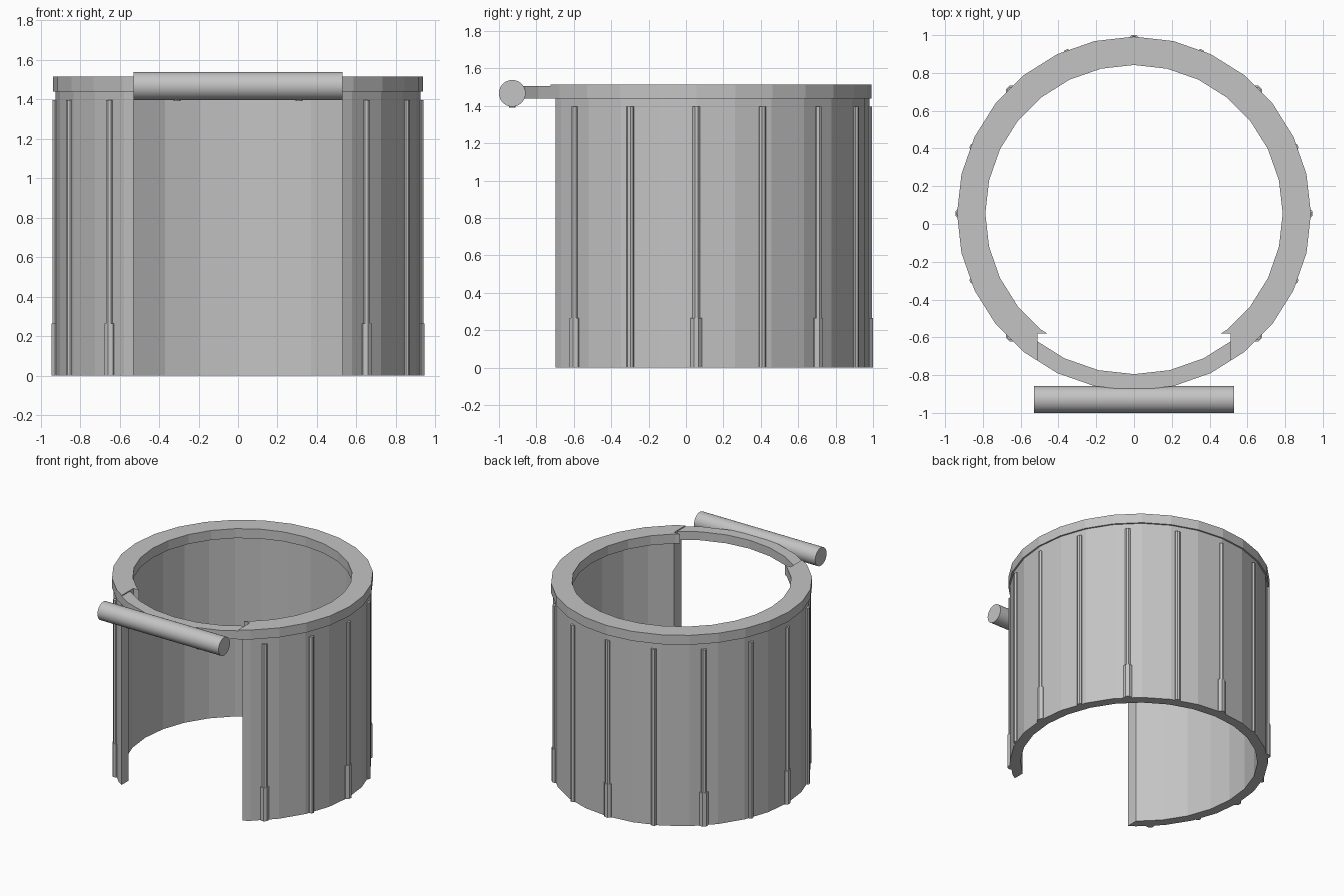
import bpy
import bmesh
from math import sin, cos, pi, radians

cube = bpy.data.objects.get("Cube")
if cube:
    bpy.data.objects.remove(cube)

CENTRE_Y = 0.055
SIDES = 28

grey = bpy.data.materials.new("light_grey")
grey.use_nodes = True
colour = (0.55, 0.55, 0.55, 1)
grey.diffuse_color = colour
grey.node_tree.nodes["Principled BSDF"].inputs["Base Color"].default_value = colour


def finish(name, bm):
    bmesh.ops.recalc_face_normals(bm, faces=bm.faces)
    mesh = bpy.data.meshes.new(name)
    bm.to_mesh(mesh)
    bm.free()
    mesh.materials.append(grey)
    obj = bpy.data.objects.new(name, mesh)
    bpy.context.collection.objects.link(obj)
    return obj


def half_circle(radius):
    """Right half of a faceted circle, from the back to the front."""
    steps = [2 * pi * i / SIDES for i in range(SIDES // 2 + 1)]
    return [(radius * sin(a), CENTRE_Y + radius * cos(a)) for a in steps]


def split(points, axis, limit):
    """Split a half circle where its front quarter crosses a limit."""
    for i in range(SIDES // 4, len(points) - 1):
        p, q = points[i], points[i + 1]
        if p[axis] >= limit > q[axis]:
            t = (limit - p[axis]) / (q[axis] - p[axis])
            cut = tuple(u + (v - u) * t for u, v in zip(p, q))
            return points[:i + 1] + [cut], [cut] + points[i + 1:]


def mirrored(points):
    """Whole line from the left end to the right end, through x = 0."""
    return [(-x, y) for x, y in reversed(points) if x > 1e-5] + points


def extrude(name, outline, low, high):
    bm = bmesh.new()
    face = bm.faces.new([bm.verts.new((x, y, low)) for x, y in outline])
    top = bmesh.ops.extrude_face_region(bm, geom=[face], use_keep_orig=True)
    verts = [v for v in top["geom"] if isinstance(v, bmesh.types.BMVert)]
    bmesh.ops.translate(bm, verts=verts, vec=(0, 0, high - low))
    return finish(name, bm)


def cylinder(name, radius, low, high, location, sides=8):
    bm = bmesh.new()
    bmesh.ops.create_cone(bm, cap_ends=True, segments=sides, radius1=radius,
                          radius2=radius, depth=high - low)
    bmesh.ops.translate(bm, verts=bm.verts, vec=(0, 0, (low + high) / 2))
    obj = finish(name, bm)
    obj.location = location
    return obj


# Open-fronted shell
outer = split(half_circle(0.925), 0, 0.53)[0]
inner = split(half_circle(0.85), 0, 0.53)[0]
extrude("shell", mirrored(outer) + mirrored(inner)[::-1], 0, 1.44)

# Top collar with an inward lip that stops short of the front
outer_main, outer_front = split(half_circle(0.937), 0, 0.51)
lip = split(half_circle(0.787), 1, -0.58)[0]
collar = mirrored(outer_main + [(0.51, -0.58)])
extrude("collar", collar + mirrored(lip)[::-1], 1.44, 1.515)

# Narrow bridge closing the collar across the front
inner_front = split(half_circle(0.85), 0, 0.51)[1]
front = outer_front + [(-x, y) for x, y in outer_front[-2::-1]]
back = inner_front + [(-x, y) for x, y in inner_front[-2::-1]]
front = [p for i, p in enumerate(front) if i == 0 or p != front[i - 1]]
back = [p for i, p in enumerate(back) if i == 0 or p != back[i - 1]]
extrude("front_bridge", front + back[::-1], 1.44, 1.507)

# Handle bar across the front
bar = cylinder("front_bar", 0.071, -0.53, 0.53, (0, -0.929, 1.467), 48)
bar.rotation_euler = (0, pi / 2, 0)
bpy.ops.object.select_all(action="DESELECT")
bar.select_set(True)
bpy.context.view_layer.objects.active = bar
bpy.ops.object.shade_smooth_by_angle()

# Small pegs under the bar
for side in (-1, 1):
    cylinder("bar_peg", 0.018, 1.39, 1.42, (side * 0.31, -0.929, 0))

# Vertical ribs, every second one with a thicker foot
for i in range(13):
    angle = radians(-45 + 22.5 * i)
    x, y = cos(angle), sin(angle)
    rib = cylinder("rib", 0.021, 0, 1.395,
                   (0.92 * x, CENTRE_Y + 0.92 * y, 0))
    rib.rotation_euler.z = -angle - pi / 2 + pi / 8
    if i % 2 == 0:
        foot = cylinder("rib_foot", 0.034, 0, 0.265,
                        (0.913 * x, CENTRE_Y + 0.913 * y, 0))
        foot.rotation_euler.z = angle + pi / 8
